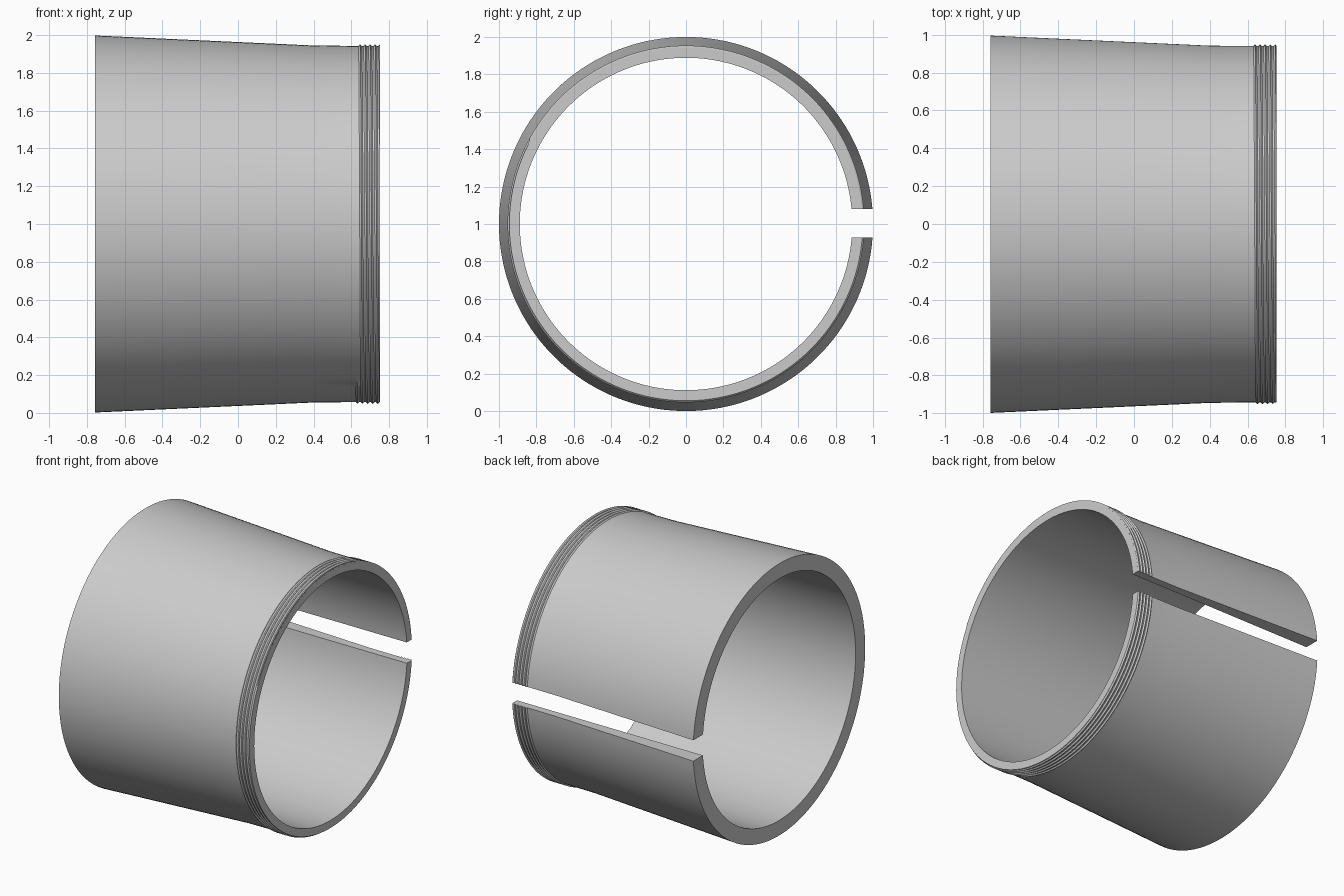
import bpy
import bmesh
from math import asin, cos, sin, pi

cube = bpy.data.objects.get("Cube")
if cube:
    bpy.data.objects.remove(cube, do_unlink=True)

STEPS = 144
BACK, FRONT = -0.757, 0.753          # ends along the x axis
BORE, BODY, FLARE = 0.887, 0.945, 0.998
PITCH, RIDGE, HALF = 0.0265, 0.009, 0.009
SLOT_TOP, SLOT_BOTTOM = 0.081, 0.072  # slot walls above and below the axis

steel = bpy.data.materials.new("plain grey")
steel.use_nodes = True
grey = (0.6, 0.6, 0.6, 1)
steel.diffuse_color = grey
steel.node_tree.nodes["Principled BSDF"].inputs["Base Color"].default_value = grey


def profile(t):
    """Wall section (x, radius) at fraction t of the turn, with the helical ridges."""
    pts = [(BACK, BORE), (BACK, FLARE), (0.4, BODY)]
    for k in range(-1, 5):
        mid = 0.64 + PITCH * (k + t)
        # the helix begins and ends part of the way round
        present = (k >= 0 or t > 0.68) and (k <= 3 or t < 0.42)
        height = RIDGE if present else 0
        for j, (dx, dr) in enumerate([(-HALF, 0), (0, height), (HALF, 0)]):
            limit = FRONT - 0.001 * (3 - j) if k == 4 else FRONT
            pts.append((min(mid + dx, limit), BODY - 0.002 + dr))
    return pts + [(FRONT, BODY - 0.002), (FRONT, BORE)]


def place(t, x, r):
    """Sweep round the axis, keeping both slot walls flat and parallel."""
    start = asin(SLOT_TOP / r)
    end = 2 * pi - asin(SLOT_BOTTOM / r)
    a = start + t * (end - start)
    return (x, r * cos(a), 1 + r * sin(a))


# Split tapered sleeve swept from one slot wall to the other
bm = bmesh.new()
rings = []
for i in range(STEPS + 1):
    t = i / STEPS
    rings.append([bm.verts.new(place(t, x, r)) for x, r in profile(t)])
for a, b in zip(rings, rings[1:]):
    n = len(a)
    for j in range(n):
        k = (j + 1) % n
        bm.faces.new((a[j], a[k], b[k], b[j]))
# Slot walls
bm.faces.new(rings[0])
bm.faces.new(list(reversed(rings[-1])))
bmesh.ops.recalc_face_normals(bm, faces=bm.faces)

mesh = bpy.data.meshes.new("split_sleeve")
bm.to_mesh(mesh)
bm.free()
mesh.materials.append(steel)
sleeve = bpy.data.objects.new("split_sleeve", mesh)
bpy.context.collection.objects.link(sleeve)

bpy.ops.object.select_all(action="DESELECT")
sleeve.select_set(True)
bpy.context.view_layer.objects.active = sleeve
bpy.ops.object.shade_smooth_by_angle(angle=pi / 6)
